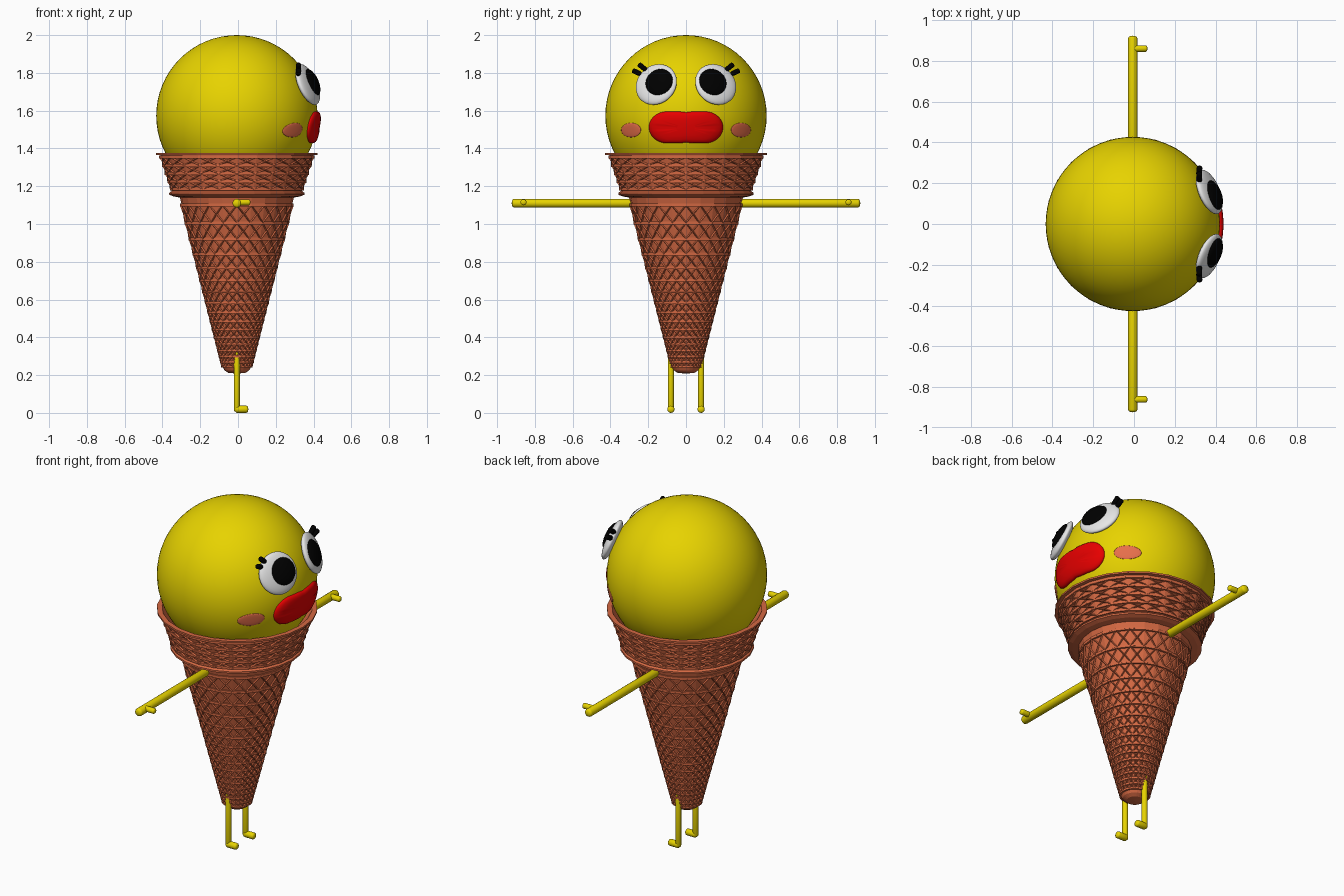
import bpy, bmesh, math
from mathutils import Vector, Matrix

if "Cube" in bpy.data.objects:
    bpy.data.objects.remove(bpy.data.objects["Cube"])

AX = -0.006                       # x of the main axis
HEAD = Vector((AX, 0, 1.573))
R = 0.427


def mat(name, rgb):
    m = bpy.data.materials.new(name)
    m.diffuse_color = (*rgb, 1)
    m.use_nodes = True
    m.node_tree.nodes["Principled BSDF"].inputs["Base Color"].default_value = m.diffuse_color
    return m


YELLOW = mat("yellow", (0.80, 0.65, 0.0))
WAFFLE = mat("waffle orange", (0.66, 0.14, 0.055))
RED = mat("red", (0.80, 0.0, 0.0))
BLUSH = mat("blush", (0.80, 0.16, 0.07))
WHITE = mat("white", (0.85, 0.85, 0.85))
BLACK = mat("black", (0.0, 0.0, 0.0))


def finish(bm, name, m, smooth=True):
    bmesh.ops.recalc_face_normals(bm, faces=bm.faces)
    me = bpy.data.meshes.new(name)
    bm.to_mesh(me)
    bm.free()
    me.materials.append(m)
    if smooth:
        me.shade_smooth()
    ob = bpy.data.objects.new(name, me)
    bpy.context.collection.objects.link(ob)
    return ob


def lathe(bm, profile, n):
    """Faces of revolution about z from (radius, z) points."""
    rings = []
    for r, z in profile:
        if r < 1e-6:
            rings.append([bm.verts.new((0, 0, z))] * n)
        else:
            rings.append([bm.verts.new((r * math.cos(2 * math.pi * i / n),
                                        r * math.sin(2 * math.pi * i / n), z)) for i in range(n)])
    for a, b in zip(rings, rings[1:]):
        for i in range(n):
            j = (i + 1) % n
            bm.faces.new(list(dict.fromkeys((a[i], a[j], b[j], b[i]))))
    return rings


def rod(name, p, q, r, m, n=16):
    """Round bar with softened ends."""
    p, q = Vector(p), Vector(q)
    d = q - p
    L = d.length
    e = r * 0.6
    bm = bmesh.new()
    lathe(bm, [(0, 0), (r * .6, e * .15), (r * .9, e * .5), (r, e), (r, L - e),
               (r * .9, L - e * .5), (r * .6, L - e * .15), (0, L)], n)
    bm.transform(Matrix.Translation(p) @ d.to_track_quat('Z', 'Y').to_matrix().to_4x4())
    return finish(bm, name, m)


def on_head(y, z, h=0.0):
    """Point on the face side of the head at a given y, z, raised by h."""
    dz = z - HEAD.z
    d = Vector((math.sqrt(max(R * R - y * y - dz * dz, 0)), y, dz)).normalized()
    return HEAD + d * (R + h), d


def disc(name, y, z, h, radius, thick, m):
    """Flattened ball lying tangent to the head."""
    p, d = on_head(y, z, h)
    bm = bmesh.new()
    bmesh.ops.create_uvsphere(bm, u_segments=32, v_segments=16, radius=1)
    bm.transform(Matrix.Translation(p) @ d.to_track_quat('Z', 'Y').to_matrix().to_4x4()
                 @ Matrix.Diagonal((radius, radius, thick, 1)))
    return finish(bm, name, m)


def pad(name, outline, yc, zc, height, m, crease=0.0):
    """Cushion following the head, from concentric copies of an outline."""
    bm = bmesh.new()
    rings = []
    for s, k in [(1, -0.3), (1, 0.15), (.96, .5), (.88, .78), (.74, .95), (.5, 1), (.25, 1)]:
        ring = []
        for y, z in outline:
            h = height * k
            if abs(z * s) < 0.012 and abs(y * s) < 0.16:
                h -= crease
            ring.append(bm.verts.new(on_head(yc + y * s, zc + z * s, h)[0]))
        rings.append(ring)
    n = len(outline)
    for a, b in zip(rings, rings[1:]):
        for i in range(n):
            bm.faces.new((a[i], a[(i + 1) % n], b[(i + 1) % n], b[i]))
    bm.faces.new(rings[-1])
    return finish(bm, name, m)


# Scoop head
bm = bmesh.new()
bmesh.ops.create_uvsphere(bm, u_segments=64, v_segments=32, radius=R)
bm.transform(Matrix.Translation(HEAD))
finish(bm, "scoop_head", YELLOW)

# Waffle cone body with step and rim
SEG = 24
bm = bmesh.new()
lathe(bm, [(0, .208), (.045, .212), (.065, .225), (.074, .24), (.302, 1.14), (.335, 1.146),
           (.358, 1.155), (.358, 1.165), (.345, 1.175), (.405, 1.364), (.428, 1.366),
           (.428, 1.376), (.40, 1.376), (.31, 1.25)], SEG)
bm.transform(Matrix.Translation((AX, 0, 0)))
finish(bm, "waffle_cone", WAFFLE, smooth=False)


# Raised waffle lattice: crossed diagonals, then hoops
def lattice(name, r0, z0, r1, z1, rows):
    prof = []
    for i in range(rows + 1):
        r = r0 * (r1 / r0) ** (i / rows)
        prof.append((r + .002, z0 + (z1 - z0) * (r - r0) / (r1 - r0)))
    bm = bmesh.new()
    rings = lathe(bm, prof, SEG)
    uprights = [bm.edges.get((a[i], b[i])) for a, b in zip(rings, rings[1:]) for i in range(SEG)]
    bmesh.ops.poke(bm, faces=bm.faces[:])
    bmesh.ops.dissolve_edges(bm, edges=uprights, use_verts=False)
    bm.transform(Matrix.Translation((AX, 0, 0)))
    ob = finish(bm, name + "_diagonals", WAFFLE, smooth=False)
    w = ob.modifiers.new("bars", 'WIREFRAME')
    w.thickness = 0.013
    w.use_even_offset = False
    w.offset = 0
    bm = bmesh.new()
    for r, z in prof:
        h = .005 + .003 * r / r1
        lathe(bm, [(r - .008, z - h), (r + .006, z - h), (r + .006, z + h), (r - .008, z + h)], SEG)
    bm.transform(Matrix.Translation((AX, 0, 0)))
    finish(bm, name + "_hoops", WAFFLE, smooth=False)


lattice("lower_waffle", .075, .245, .293, 1.10, 16)
lattice("upper_waffle", .347, 1.185, .403, 1.355, 4)

# Lips: rounded bar with a small notch top and bottom
lip = []
for i in range(96):
    a = 2 * math.pi * i / 96
    c, s = math.cos(a), math.sin(a)
    y = .195 * math.copysign(abs(c) ** .75, c)
    over = max(abs(y) - .10, 0) / .095
    z = math.copysign(.083 * math.sqrt(max(1 - over * over, 0)), s)
    z *= 1 - .05 * math.exp(-(y / .02) ** 2)
    lip.append((y, z))
pad("lips", lip, 0, 1.512, .018, RED, crease=.002)

# Paired parts
oval = [(.052 * math.cos(2 * math.pi * i / 32), .038 * math.sin(2 * math.pi * i / 32))
        for i in range(32)]
for side, tag in ((-1, "right"), (1, "left")):
    pad(tag + "_cheek", oval, side * .291, 1.497, .003, BLUSH)
    # Eyes
    disc(tag + "_eye", side * .153, 1.734, .012, .116, .031, WHITE)
    disc(tag + "_pupil", side * .132, 1.738, .031, .076, .027, BLACK)
    # Eyelashes
    rod(tag + "_outer_lash", (.318, side * .238, 1.793), (.322, side * .284, 1.814), .014, BLACK, 10)
    rod(tag + "_inner_lash", (.32, side * .208, 1.812), (.32, side * .252, 1.848), .014, BLACK, 10)
    # Arms with thumbs
    rod(tag + "_arm", (AX, side * .26, 1.11), (AX, side * .923, 1.11), .023, YELLOW)
    rod(tag + "_thumb", (AX, side * .86, 1.115), (.066, side * .86, 1.115), .016, YELLOW)
    # Legs with feet
    rod(tag + "_leg", (AX, side * .08, .006), (AX, side * .08, .36), .016, YELLOW)
    rod(tag + "_foot", (AX - .01, side * .08, .019), (.055, side * .08, .019), .019, YELLOW)
